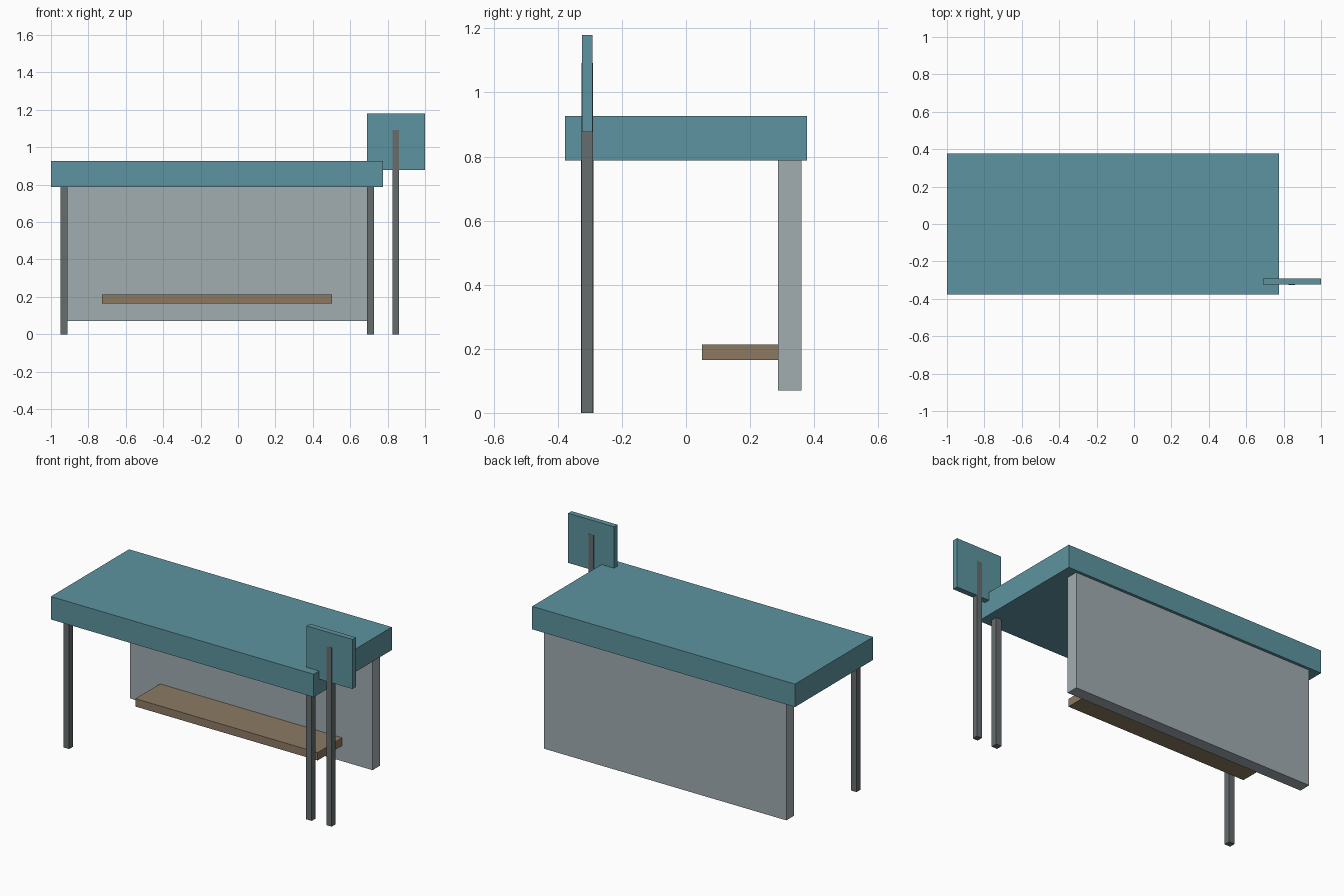
import bpy
import bmesh
from mathutils import Vector

if "Cube" in bpy.data.objects:
    bpy.data.objects.remove(bpy.data.objects["Cube"])


def material(name, rgb):
    mat = bpy.data.materials.new(name)
    mat.diffuse_color = (*rgb, 1.0)
    mat.use_nodes = True
    mat.node_tree.nodes["Principled BSDF"].inputs["Base Color"].default_value = mat.diffuse_color
    return mat


teal = material("teal paint", (0.108, 0.296, 0.350))
panel_grey = material("pale grey panel", (0.355, 0.413, 0.434))
steel = material("dark steel", (0.133, 0.150, 0.155))
wood = material("brown wood", (0.262, 0.195, 0.125))


def box(name, x, y, z, mat):
    """Box spanning the given (min, max) ranges."""
    low, high = Vector((x[0], y[0], z[0])), Vector((x[1], y[1], z[1]))
    bm = bmesh.new()
    bmesh.ops.create_cube(bm, size=1.0)
    bmesh.ops.scale(bm, vec=high - low, verts=bm.verts)
    mesh = bpy.data.meshes.new(name)
    bm.to_mesh(mesh)
    bm.free()
    mesh.materials.append(mat)
    obj = bpy.data.objects.new(name, mesh)
    obj.location = (low + high) / 2
    bpy.context.collection.objects.link(obj)
    return obj


# Shelter roof, back wall and bench
box("roof", (-1.0, 0.775), (-0.377, 0.377), (0.787, 0.927), teal)
box("back_wall", (-0.93, 0.708), (0.287, 0.36), (0.07, 0.787), panel_grey)
box("bench", (-0.728, 0.503), (0.05, 0.287), (0.165, 0.213), wood)

# Front legs
for side, cx in (("left", -0.931), ("right", 0.708)):
    box("front_leg_" + side, (cx - 0.019, cx + 0.019), (-0.327, -0.289),
        (0.0, 0.787), steel)

# Sign on its post; the post shows slightly on both faces of the panel
box("sign_post", (0.827, 0.861), (-0.3255, -0.2905), (0.0, 1.092), steel)
box("sign_panel", (0.69, 1.0), (-0.3245, -0.2915), (0.877, 1.18), teal)
